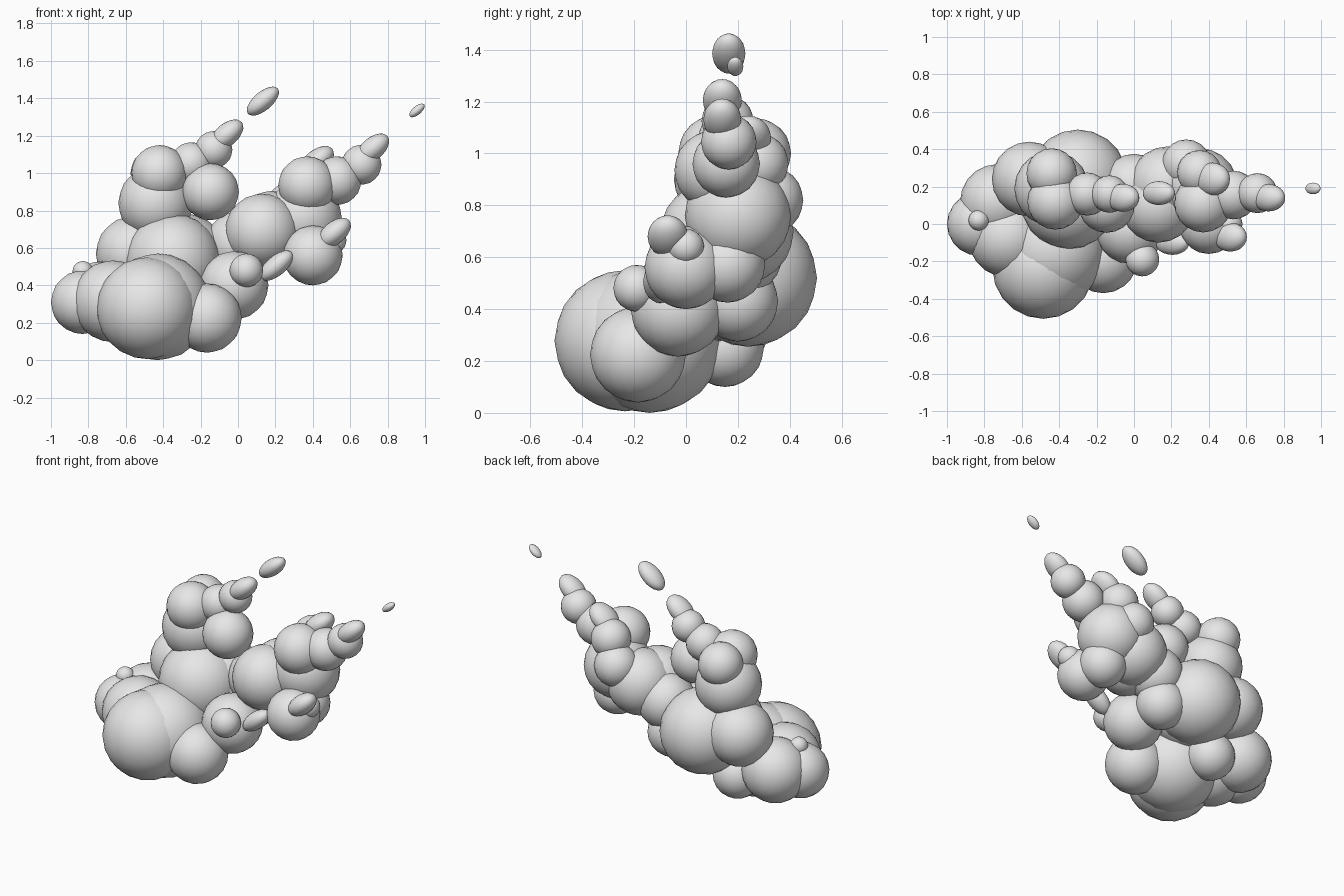
import bpy, math
from mathutils import Matrix

grey = bpy.data.materials.new("smoke grey")
grey.diffuse_color = (0.8, 0.8, 0.8, 1)


def puff(name, x, y, z, r):
    """Round smoke puff."""
    bpy.ops.mesh.primitive_ico_sphere_add(subdivisions=3, radius=r, location=(x, y, z))
    ob = bpy.context.object
    ob.name = name
    ob.data.materials.append(grey)
    bpy.ops.object.shade_smooth()
    return ob


def wisp(name, x, y, z, long, wide, thin, tilt=40):
    """Stretched puff leaning up to the right."""
    ob = puff(name, x, y, z, 1)
    ob.data.transform(Matrix.Rotation(-math.radians(tilt), 4, 'Y')
                      @ Matrix.Diagonal((long, wide, thin, 1)))


groups = {
    # low billow at the front left
    "base_puff": [
        (-.485, -.235, .278, .272), (-.43, -.14, .285, .285), (-.67, -.07, .315, .218),
        (-.83, 0, .31, .17), (-.73, .12, .33, .2), (-.83, .02, .475, .055),
        (-.165, -.185, .225, .185), (-.48, .15, .25, .15)],
    # middle of the cloud
    "middle_puff": [
        (-.3, .24, .52, .265), (-.35, .12, .53, .255), (-.56, .24, .57, .2),
        (.0, .2, .62, .175), (-.02, -.03, .4, .183), (-.05, .2, .43, .155)],
    # left plume
    "left_plume_puff": [
        (-.44, .19, .84, .2), (-.42, .12, 1.0, .15), (-.44, .27, 1.0, .135),
        (-.147, .105, .9, .152), (-.25, .16, 1.05, .115), (-.13, .16, 1.125, .1)],
    # right plume
    "right_plume_puff": [
        (.13, .1, .69, .2), (.18, .21, .7, .205), (.35, .2, .76, .205),
        (.37, .11, .935, .155), (.53, .155, .96, .13), (.66, .165, 1.045, .107)],
    # plume behind the right one
    "back_plume_puff": [(.28, .32, .82, .132), (.35, .275, .96, .12)],
    # short lower plumes
    "lower_plume_puff": [
        (.4, 0, .56, .16), (.38, .16, .57, .145), (.51, 0, .64, .07),
        (.045, -.19, .48, .09)],
}
for name, puffs in groups.items():
    for p in puffs:
        puff(name, *p)

# pointed ends of the plumes
for w in [(-.06, .14, 1.205, .105, .075, .06), (.72, .14, 1.13, .105, .073, .06),
          (.42, .24, 1.06, .11, .088, .063), (.515, -.07, .68, .105, .078, .06),
          (.205, -.1, .505, .11, .065, .053)]:
    wisp("plume_tip", *w)

# loose wisps floating away
wisp("loose_wisp", .133, .165, 1.385, .105, .064, .05)
wisp("loose_wisp", .957, .19, 1.335, .05, .031, .023)
